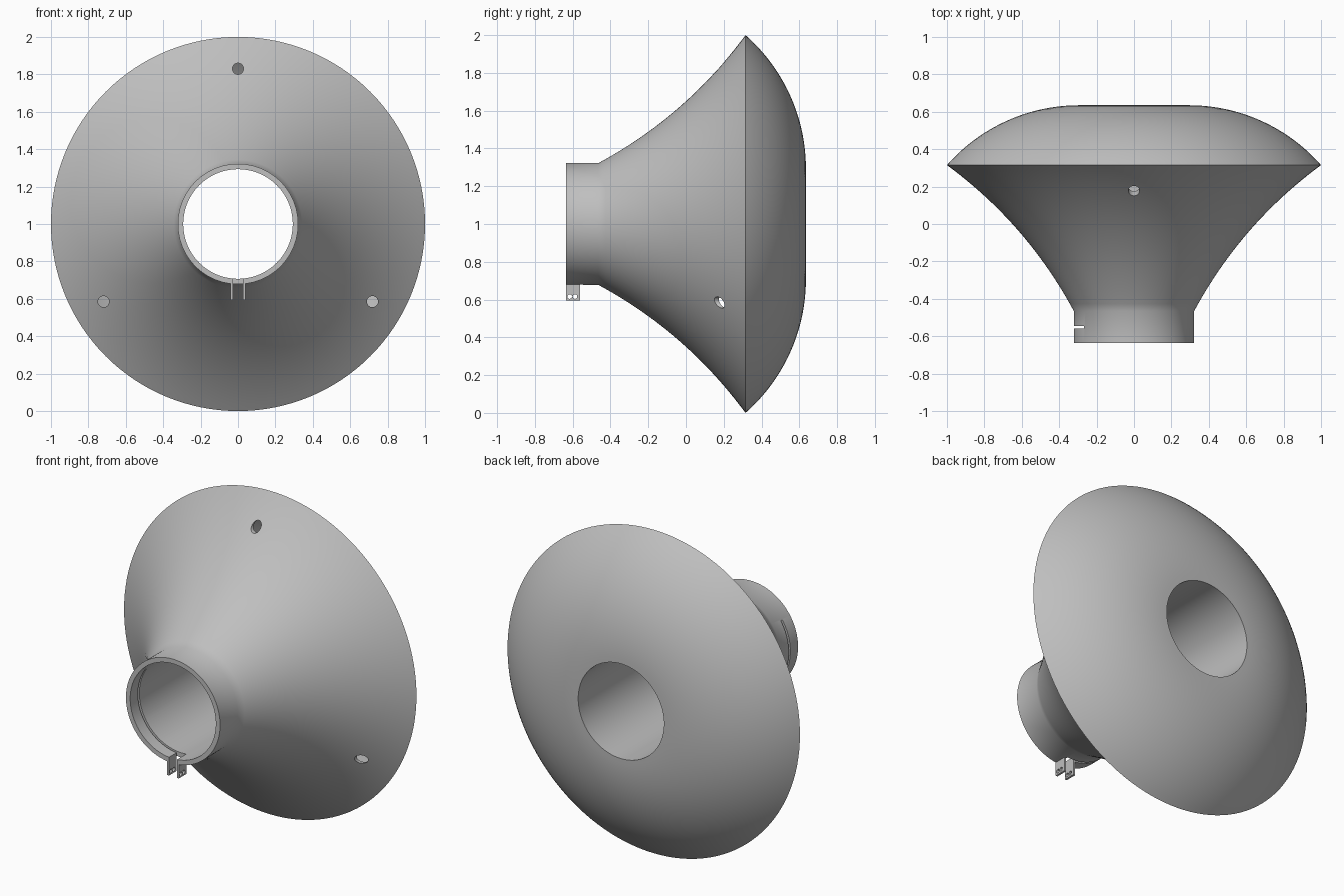
import bpy, bmesh, math
from mathutils import Vector, Matrix

if "Cube" in bpy.data.objects:
    bpy.data.objects.remove(bpy.data.objects["Cube"], do_unlink=True)

SEGMENTS = 128
CENTRE = Vector((0, 0, 1))
BORE, TUBE, FRONT, BACK, RIM = 0.293, 0.322, -0.635, 0.635, 0.315

grey = bpy.data.materials.new("plain grey")
grey.use_nodes = True
grey.diffuse_color = (0.52, 0.52, 0.52, 1)
grey.node_tree.nodes["Principled BSDF"].inputs["Base Color"].default_value = grey.diffuse_color


def finish(name, bm):
    bmesh.ops.recalc_face_normals(bm, faces=bm.faces)
    mesh = bpy.data.meshes.new(name)
    bm.to_mesh(mesh)
    bm.free()
    mesh.materials.append(grey)
    obj = bpy.data.objects.new(name, mesh)
    bpy.context.collection.objects.link(obj)
    return obj


def revolve(name, profile, start=0, end=360, steps=SEGMENTS):
    """Turn a closed (radius, y) profile about the horizontal axis."""
    bm = bmesh.new()
    full = end - start == 360
    rings = []
    for i in range(steps if full else steps + 1):
        a = math.radians(start + (end - start) * i / steps)
        rings.append([bm.verts.new(CENTRE + Vector((r * math.cos(a), y, r * math.sin(a))))
                      for r, y in profile])
    n = len(profile)
    pairs = list(zip(rings, rings[1:]))
    if full:
        pairs.append((rings[-1], rings[0]))
    for p, q in pairs:
        for j in range(n):
            k = (j + 1) % n
            bm.faces.new((p[j], p[k], q[k], q[j]))
    if not full:
        bm.faces.new(rings[0])
        bm.faces.new(rings[-1])
    return finish(name, bm)


def box(name, low, high):
    bm = bmesh.new()
    bmesh.ops.create_cube(bm, size=1)
    low, high = Vector(low), Vector(high)
    for v in bm.verts:
        v.co = (low + high) / 2 + v.co * (high - low)
    return finish(name, bm)


def cylinder(name, place, radius, depth, axis):
    bm = bmesh.new()
    turn = Matrix.Rotation(math.pi / 2, 4, axis)
    bmesh.ops.create_cone(bm, cap_ends=True, segments=32, radius1=radius, radius2=radius,
                          depth=depth, matrix=Matrix.Translation(place) @ turn)
    return finish(name, bm)


def cut(obj, cutter):
    cutter.hide_render = True
    mod = obj.modifiers.new("cut", 'BOOLEAN')
    mod.operation, mod.solver, mod.object = 'DIFFERENCE', 'EXACT', cutter
    bpy.context.view_layer.objects.active = obj
    bpy.ops.object.modifier_apply(modifier=mod.name)
    bpy.data.objects.remove(cutter, do_unlink=True)


def smooth(obj):
    bpy.ops.object.select_all(action='DESELECT')
    obj.select_set(True)
    bpy.context.view_layer.objects.active = obj
    bpy.ops.object.shade_smooth_by_angle(angle=math.radians(30))


def flare(r0, y0, r1, y1, sag=0.116, steps=24):
    """Concave curve from the neck out to the rim."""
    chord = Vector((r1 - r0, y1 - y0))
    mid = Vector((r0 + r1, y0 + y1)) / 2 + sag * Vector((-chord.y, chord.x)).normalized()
    a, b = Vector((r0, y0)), Vector((r1, y1))
    return [tuple(a * (1 - t) ** 2 + mid * 2 * t * (1 - t) + b * t * t)
            for t in (i / steps for i in range(steps + 1))]


def dome(r1, y1, r0, y0, steps=24):
    """Round back, meeting the flat rear edge tangentially."""
    w, h = r1 - r0, y0 - y1
    radius = (w * w + h * h) / (2 * h)
    sweep = math.asin(w / radius)
    return [(r0 + radius * math.sin(sweep * (1 - i / steps)),
             y0 - radius + radius * math.cos(sweep * (1 - i / steps)))
            for i in range(1, steps + 1)]


# Hollow horn body with a straight tube through it
outside = ([(BORE, FRONT), (TUBE, FRONT)] + flare(TUBE, -0.465, 1.0, RIM)
           + dome(1.0, RIM, BORE, BACK))
body = revolve("horn_body", outside)
inside = flare(TUBE, -0.43, 0.978, RIM) + dome(0.978, RIM, TUBE, BACK - 0.015)
cut(body, revolve("cavity_cutter", inside))

# Three holes in the flare
for angle in (90, 210, 330):
    a = math.radians(angle)
    place = CENTRE + Vector((0.83 * math.cos(a), 0.19, 0.83 * math.sin(a)))
    cut(body, cylinder("hole_cutter", place, 0.03, 0.2, 'X'))

# Clamp slot around one side of the neck and the gap below
slot = [(0.27, -0.56), (0.35, -0.56), (0.35, -0.545), (0.27, -0.545)]
cut(body, revolve("slot_cutter", slot, 146, 270, 40))
cut(body, box("gap_cutter", (-0.027, -0.7, 0.64), (0.027, -0.545, 0.74)))
smooth(body)

# Pair of drilled clamp lugs
for side, name in ((1, "left_clamp_lug"), (-1, "right_clamp_lug")):
    xs = sorted((side * 0.027, side * 0.04))
    lug = box(name, (xs[0], FRONT, 0.595), (xs[1], -0.56, 0.69))
    for y in (-0.616, -0.588):
        cut(lug, cylinder("lug_hole_cutter", (side * 0.033, y, 0.616), 0.012, 0.05, 'Y'))
    smooth(lug)
